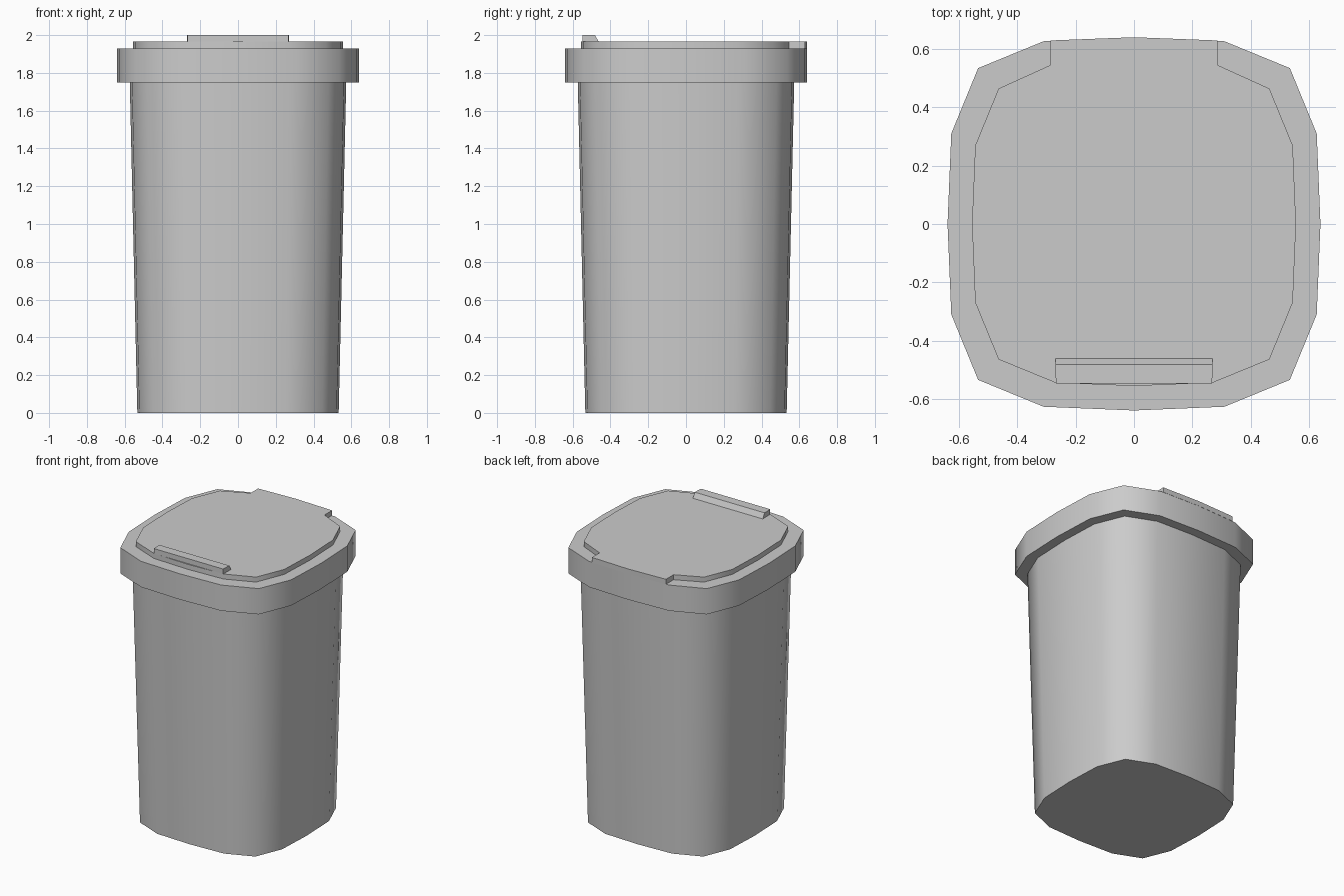
import bpy, bmesh, math

if "Cube" in bpy.data.objects:
    bpy.data.objects.remove(bpy.data.objects["Cube"])


def outline(r):
    """Rounded-square outline with 16 corners and half width r."""
    quarter = [(1, 0), (0.98, 0.485), (0.836, 0.836), (0.485, 0.98)]
    pts = []
    for _ in range(4):
        pts += [(x * r, y * r) for x, y in quarter]
        quarter = [(-y, x) for x, y in quarter]
    return pts


def loft(name, sections, smooth=True):
    """Closed solid through (outline, z) sections."""
    bm = bmesh.new()
    rings = [[bm.verts.new((x, y, z)) for x, y in pts] for pts, z in sections]
    for a, b in zip(rings, rings[1:]):
        n = len(a)
        for i in range(n):
            j = (i + 1) % n
            bm.faces.new((a[i], a[j], b[j], b[i]))
    bm.faces.new(rings[0][::-1])
    bm.faces.new(rings[-1])
    bmesh.ops.recalc_face_normals(bm, faces=bm.faces[:])
    me = bpy.data.meshes.new(name)
    bm.to_mesh(me)
    bm.free()
    ob = bpy.data.objects.new(name, me)
    bpy.context.collection.objects.link(ob)
    if smooth:
        bpy.ops.object.select_all(action='DESELECT')
        ob.select_set(True)
        bpy.context.view_layer.objects.active = ob
        bpy.ops.object.shade_smooth_by_angle(angle=math.radians(50))
    return ob


# tapered bin body
loft("bin_body", [(outline(0.533), 0), (outline(0.573), 1.75)])

# overhanging rim band of the lid
loft("lid_rim", [(outline(0.64), 1.75), (outline(0.64), 1.93)])

# raised lid panel, with a hinge tab reaching the back of the rim
panel = outline(0.556)
panel[3:6] = [(0.286, 0.546), (0.286, 0.63), (0, 0.641), (-0.286, 0.63), (-0.286, 0.546)]
loft("lid_panel", [(panel, 1.93), (panel, 1.965)])

# front lip handle, sloped on its rear side
def lip(back):
    return [(-0.268, -0.547), (0.268, -0.547), (0.27, back), (-0.27, back)]

loft("lid_handle", [(lip(-0.462), 1.965), (lip(-0.482), 2.0)], smooth=False)
